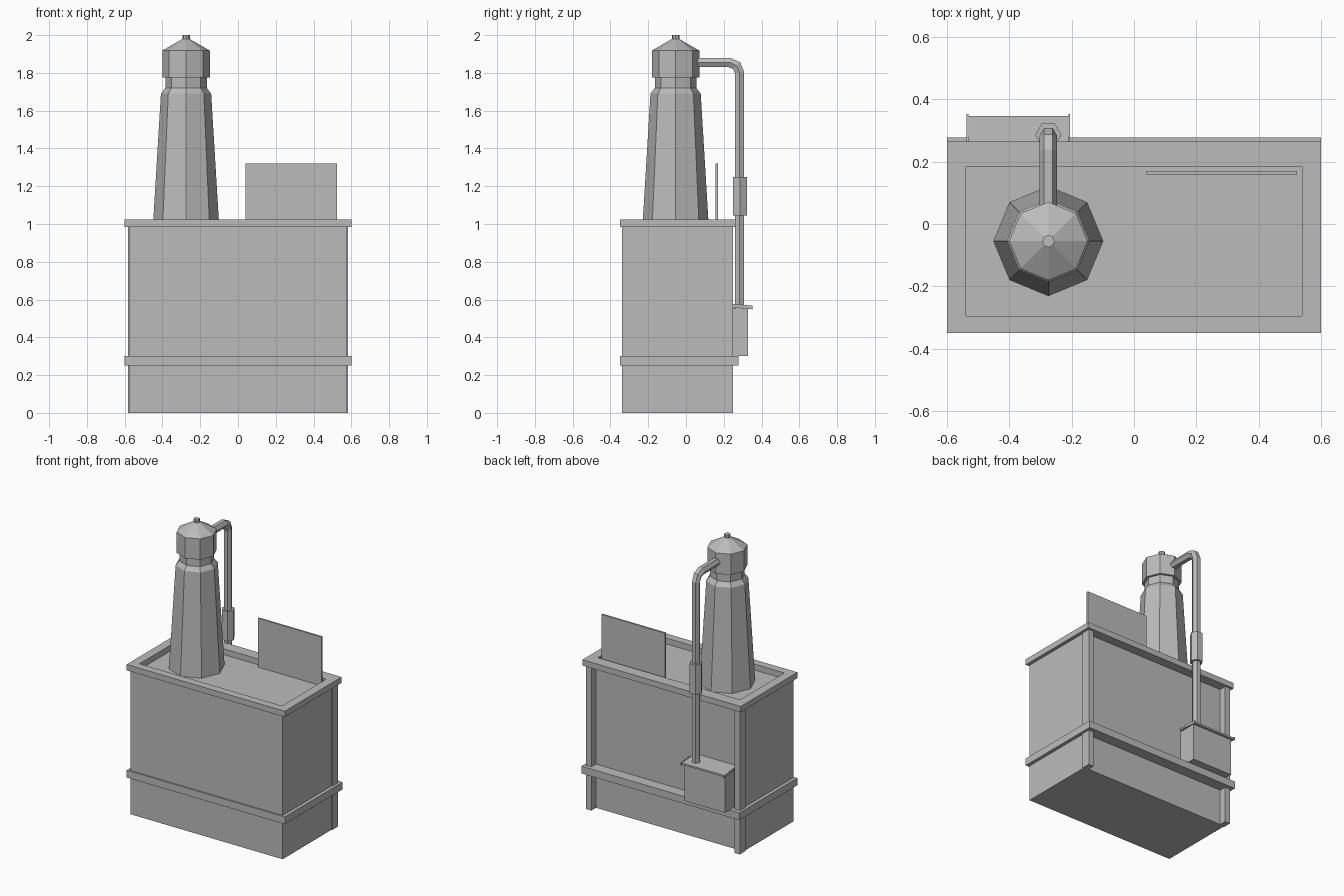
import bpy
import bmesh
from math import cos, sin, pi
from mathutils import Vector

default = bpy.data.objects.get("Cube")
if default:
    bpy.data.objects.remove(default, do_unlink=True)

grey = bpy.data.materials.new("plain grey")
grey.use_nodes = True
colour = (0.5, 0.5, 0.5, 1)
grey.diffuse_color = colour
grey.node_tree.nodes["Principled BSDF"].inputs["Base Color"].default_value = colour


def add_object(name, bm):
    bmesh.ops.recalc_face_normals(bm, faces=bm.faces)
    mesh = bpy.data.meshes.new(name)
    bm.to_mesh(mesh)
    bm.free()
    mesh.materials.append(grey)
    obj = bpy.data.objects.new(name, mesh)
    bpy.context.collection.objects.link(obj)
    return obj


def box(name, x, y, z):
    """Box from (min, max) pairs."""
    bm = bmesh.new()
    bmesh.ops.create_cube(bm, size=1)
    for v in bm.verts:
        v.co = [pair[0] if c < 0 else pair[1] for c, pair in zip(v.co, (x, y, z))]
    return add_object(name, bm)


def skin(name, rings):
    """Closed skin over a list of equal-sized point rings."""
    bm = bmesh.new()
    loops = [[bm.verts.new(p) for p in ring] for ring in rings]
    n = len(loops[0])
    for a, b in zip(loops, loops[1:]):
        for i in range(n):
            j = (i + 1) % n
            bm.faces.new((a[i], a[j], b[j], b[i]))
    bm.faces.new(loops[0])
    bm.faces.new(loops[-1])
    return add_object(name, bm)


def lathe(name, x, y, sides, profile):
    turns = [2 * pi * i / sides for i in range(sides)]
    return skin(name, [[(x + r * cos(t), y + r * sin(t), z) for t in turns]
                       for r, z in profile])


def tube(name, x, radius, path):
    """Hexagonal tube along a path of (y, z) points."""
    pts = [Vector(p) for p in path]
    rings = []
    for i, p in enumerate(pts):
        d_in = (p - pts[max(i - 1, 0)]).normalized()
        d_out = (pts[min(i + 1, len(pts) - 1)] - p).normalized()
        d = (d_in + d_out).normalized()
        side = Vector((-d.y, d.x))
        # widen mitred rings so the tube keeps its thickness
        side /= max(d.dot(d_out), d.dot(d_in))
        ring = []
        for k in range(6):
            q = p + side * radius * sin(k * pi / 3)
            ring.append((x + radius * cos(k * pi / 3), q.x, q.y))
        rings.append(ring)
    return skin(name, rings)


# Main building with corner posts at the back
box("building_body", (-0.577, 0.577), (-0.34, 0.20), (0, 0.985))
for name, s in (("left", 1), ("right", -1)):
    box(f"back_post_{name}", sorted((s * 0.543, s * 0.583)), (0.19, 0.25), (0, 0.99))
box("lower_band", (-0.6, 0.6), (-0.35, 0.277), (0.25, 0.3))

# Raised rim round the flat roof
outer = [(-0.6, -0.35), (0.6, -0.35), (0.6, 0.265), (-0.6, 0.265)]
inner = [(-0.54, -0.295), (0.54, -0.295), (0.54, 0.185), (-0.54, 0.185)]
bm = bmesh.new()
rim = [[bm.verts.new((*p, z)) for p in ring]
       for ring, z in ((outer, 0.985), (outer, 1.025), (inner, 1.025), (inner, 0.985))]
for a, b in zip(rim, rim[1:] + rim[:1]):
    for i in range(4):
        j = (i + 1) % 4
        bm.faces.new((a[i], a[j], b[j], b[i]))
add_object("roof_rim", bm)

# Upright panel on the roof
box("roof_panel", (0.04, 0.523), (0.157, 0.170), (0.98, 1.32))

# Tapered tower, cap and finial
tx, ty = -0.275, -0.055
lathe("tower", tx, ty, 8, [(0.176, 0.98), (0.133, 1.69), (0.11, 1.72), (0.11, 1.78)])
lathe("tower_cap", tx, ty, 8, [(0.126, 1.775), (0.126, 1.918), (0.018, 1.98)])
lathe("cap_finial", tx, ty, 8, [(0.02, 1.97), (0.02, 2.0)])

# Pipe from the cap down to the box on the back wall
tube("pipe", tx, 0.028,
     [(0.03, 1.855), (0.232, 1.855), (0.268, 1.838), (0.284, 1.80), (0.284, 0.55)])
tube("pipe_sleeve", tx, 0.042, [(0.286, 1.25), (0.286, 1.045)])
box("wall_box", (-0.525, -0.217), (0.19, 0.328), (0.3, 0.555))

# Slightly sloping lid with thin end flanges
lid = box("box_lid", (-0.532, -0.21), (0.19, 0.346), (0.553, 0.565))
ends = [box(f"lid_end_{n}", (x, x + 0.005), (0.25, 0.353), (0.548, 0.567))
        for n, x in (("right", -0.537), ("left", -0.21))]
for obj in [lid] + ends:
    for v in obj.data.vertices:
        if v.co.y < 0.3:
            v.co.z += 0.01
